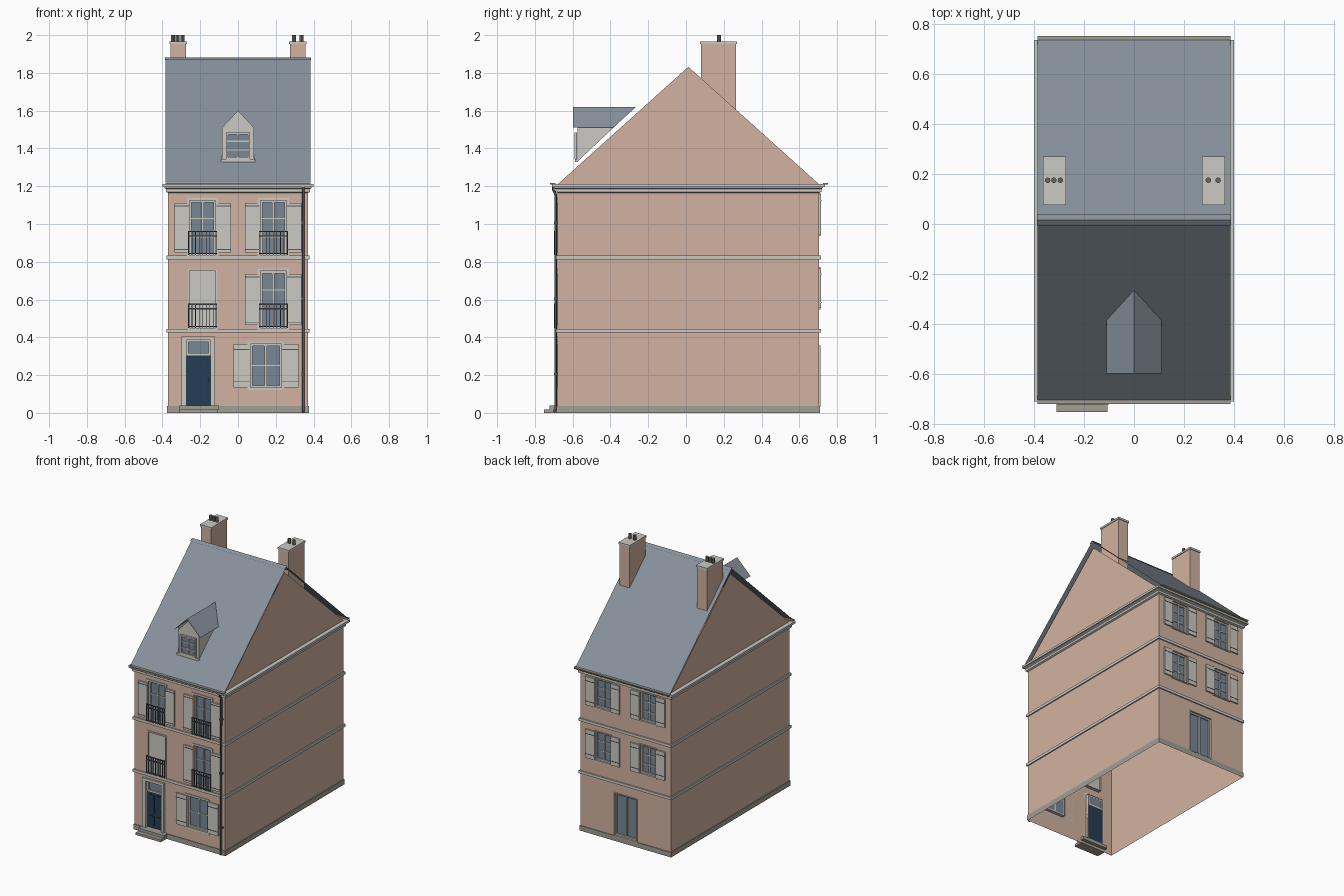
import bpy, bmesh, math
from mathutils import Vector

if "Cube" in bpy.data.objects:
    bpy.data.objects.remove(bpy.data.objects["Cube"])


def material(name, r, g, b):
    m = bpy.data.materials.new(name)
    lin = [c / 12.92 if c <= 0.04045 else ((c + 0.055) / 1.055) ** 2.4 for c in (r, g, b)]
    m.diffuse_color = (*lin, 1)
    m.use_nodes = True
    m.node_tree.nodes["Principled BSDF"].inputs["Base Color"].default_value = m.diffuse_color
    return m


WALL = material("peach_plaster", 0.82, 0.70, 0.63)
ROOF = material("slate_blue", 0.53, 0.57, 0.61)
TRIM = material("pale_stone", 0.80, 0.79, 0.76)
PLINTH = material("grey_stone", 0.63, 0.62, 0.58)
GLASS = material("window_glass", 0.47, 0.53, 0.59)
DOOR = material("dark_blue_paint", 0.14, 0.24, 0.33)
METAL = material("dark_metal", 0.33, 0.34, 0.35)
POT = material("pot_brown", 0.42, 0.39, 0.37)

W, F, B = 0.37, -0.68, 0.705          # half width, front and back wall
RIDGE_Y, RIDGE_Z, EAVE_Z, RUN = 0.016, 1.875, 1.22, 0.72
SLOPE = (RIDGE_Z - EAVE_Z) / RUN


def mesh(name, faces, mat):
    """Object from a few polygons given as point lists."""
    bm = bmesh.new()
    for f in faces:
        bm.faces.new([bm.verts.new(p) for p in f])
    bmesh.ops.remove_doubles(bm, verts=bm.verts, dist=1e-5)
    me = bpy.data.meshes.new(name)
    bm.to_mesh(me)
    bm.free()
    me.materials.append(mat)
    ob = bpy.data.objects.new(name, me)
    bpy.context.collection.objects.link(ob)
    return ob


def boxes(name, items, mat):
    """One object made of boxes (x0, x1, y0, y1, z0, z1)."""
    bm = bmesh.new()
    for x0, x1, y0, y1, z0, z1 in items:
        vs = bmesh.ops.create_cube(bm, size=1)["verts"]
        for v in vs:
            v.co = Vector(((x0 + x1) / 2 + v.co.x * abs(x1 - x0),
                           (y0 + y1) / 2 + v.co.y * abs(y1 - y0),
                           (z0 + z1) / 2 + v.co.z * abs(z1 - z0)))
    me = bpy.data.meshes.new(name)
    bm.to_mesh(me)
    bm.free()
    me.materials.append(mat)
    ob = bpy.data.objects.new(name, me)
    bpy.context.collection.objects.link(ob)
    return ob


def ring(name, profile, mat):
    """Moulding around the house from (offset, z) points."""
    loops = [[(-W - d, F - d, z), (W + d, F - d, z), (W + d, B + d, z), (-W - d, B + d, z)]
             for d, z in profile]
    mesh(name, [(a[i], a[(i + 1) % 4], b[(i + 1) % 4], b[i])
                for a, b in zip(loops, loops[1:]) for i in range(4)], mat)


def facade(name, y, s, openings):
    """Wall with holes and their reveals; s is the outward direction."""
    xs = sorted({-W, W, *[v for o in openings for v in o[:2]]})
    zs = sorted({0, 1.21, *[v for o in openings for v in o[2:]]})
    faces = []
    for x0, x1 in zip(xs, xs[1:]):
        for z0, z1 in zip(zs, zs[1:]):
            cx, cz = (x0 + x1) / 2, (z0 + z1) / 2
            if not any(o[0] < cx < o[1] and o[2] < cz < o[3] for o in openings):
                faces.append([(x0, y, z0), (x1, y, z0), (x1, y, z1), (x0, y, z1)])
    for x0, x1, z0, z1 in openings:
        c = [(x0, z0), (x1, z0), (x1, z1), (x0, z1)]
        for p, q in zip(c, c[1:] + c[:1]):
            faces.append([(p[0], y, p[1]), (p[0], y - s * .025, p[1]),
                          (q[0], y - s * .025, q[1]), (q[0], y, q[1])])
    if s > 0:
        faces = [f[::-1] for f in faces]
    mesh(name, faces, WALL)


def border(o, w, ya, yb, inside=True):
    """Four boxes along the inner or outer edge of an opening."""
    x0, x1, z0, z1 = o
    if not inside:
        x0, x1, z0, z1 = x0 - w, x1 + w, z0 - w, z1 + w
    return [(x0, x0 + w, ya, yb, z0, z1), (x1 - w, x1, ya, yb, z0, z1),
            (x0 + w, x1 - w, ya, yb, z0, z0 + w), (x0 + w, x1 - w, ya, yb, z1 - w, z1)]


def window(name, o, y, s, rows=3, cols=2, surround=0.014):
    x0, x1, z0, z1 = o
    boxes(name + "_glass", [(x0, x1, y - s * .022, y - s * .018, z0, z1)], GLASS)
    bars = border(o, .011, y - s * .023, y - s * .008)
    for i in range(1, cols):
        c = x0 + (x1 - x0) * i / cols
        bars.append((c - .006, c + .006, y - s * .023, y - s * .01, z0, z1))
    for i in range(1, rows):
        c = z0 + (z1 - z0) * i / rows
        bars.append((x0, x1, y - s * .022, y - s * .013, c - .003, c + .003))
    boxes(name + "_frame", bars, TRIM)
    if surround:
        boxes(name + "_surround", border(o, surround, y, y + s * .006, False), TRIM)


def shutters(name, o, y, s, w=.075, trim=.012):
    x0, x1, z0, z1 = o
    leaves = [(x0 - w - .005, x0 - .003), (x1 + .003, x1 + w + .005)]
    boxes(name + "_shutters", [(a, b, y, y + s * .011, z0 + trim, z1 - trim)
                               for a, b in leaves], TRIM)
    boxes(name + "_hinges", [(a, b, y + s * .009, y + s * .013, z - .002, z + .002)
                             for a, b in leaves for z in (z0 + .03, z1 - .03)], METAL)


def railing(name, x0, x1, z0, z1):
    ya, yb = F - .02, F - .014
    items = [(x0, x1, ya, yb, z, z + .006) for z in (z0 + .005, z1 - .03, z1 - .006)]
    items += [(x0 + (x1 - x0) * i / 8 - .002, x0 + (x1 - x0) * i / 8 + .002, ya, yb, z0, z1)
              for i in range(9)]
    items += [(x, x + .005, ya, F, z1 - .006, z1) for x in (x0, x1 - .005)]
    boxes(name, items, METAL)


# Openings (x0, x1, z0, z1)
top_l, top_r = (-.256, -.118, .835, 1.125), (.118, .256, .835, 1.125)
mid_l, mid_r = (-.256, -.118, .45, .75), (.118, .256, .45, .75)
low_r, door = (.065, .23, .135, .365), (-.272, -.145, .04, .385)
back_windows = [(a, b, z, z + .21) for z in (.555, .945) for a, b in ((-.25, -.12), (.12, .25))]
back_door = (-.09, .09, .04, .35)

# Walls: front, back and the two gabled sides, open underneath
facade("front_wall", F, -1, [top_l, top_r, mid_l, mid_r, low_r, door])
facade("back_wall", B, 1, back_windows + [back_door])
for side, s in (("left", -1), ("right", 1)):
    pts = [(s * W, F, 0), (s * W, B, 0), (s * W, B, 1.21), (s * W, .0125, 1.832), (s * W, F, 1.21)]
    mesh(side + "_gable_wall", [pts if s > 0 else pts[::-1]], WALL)

# Plinth, floor bands and cornice
ring("plinth", [(.005, 0), (.005, .037), (0, .037)], PLINTH)
for n, z in (("lower", .425), ("upper", .812)):
    ring(n + "_floor_band", [(0, z), (.009, z), (.009, z + .02), (0, z + .02)], TRIM)
ring("cornice", [(0, 1.165), (.012, 1.17), (.012, 1.185), (.02, 1.19), (.02, 1.197),
                 (.03, 1.197), (.03, 1.213), (0, 1.213)], TRIM)

# Front windows, shutters and balconies
for n, o, rows in (("top_left", top_l, 3), ("top_right", top_r, 3),
                   ("middle_right", mid_r, 3), ("ground", low_r, 2)):
    window(n + "_window", o, F, -1, rows)
    shutters(n, o, F, -1, .085 if n == "ground" else .075, 0 if n == "ground" else .014)
boxes("middle_left_blind", [(mid_l[0], mid_l[1], F + .004, F + .01, mid_l[2], mid_l[3])], TRIM)
boxes("middle_left_surround", border(mid_l, .01, F - .006, F, False), TRIM)
for n, o in (("top_left", top_l), ("top_right", top_r), ("middle_left", mid_l), ("middle_right", mid_r)):
    railing(n + "_railing", o[0] - .006, o[1] + .006, o[2], o[2] + .128)

# Front door with transom light, stone surround and steps
x0, x1, z0, z1 = door
boxes("front_door", [(x0, x1, F + .014, F + .024, z0, .305)], DOOR)
boxes("door_panels", [(a, a + .042, F + .01, F + .016, z, z + h) for a in (x0 + .014, x1 - .056)
                      for z, h in ((.06, .07), (.15, .135))], DOOR)
boxes("door_handle", [(x1 - .012, x1 - .007, F, F + .016, .165, .185)], METAL)
window("door_transom", (x0, x1, .305, z1), F, -1, 1, 1, 0)
boxes("door_surround", [(x0 - .028, x0, F - .012, F, .037, z1 + .02),
                        (x1, x1 + .022, F - .012, F, .037, z1 + .02),
                        (x0, x1, F - .012, F, z1, z1 + .02)], TRIM)
boxes("door_steps", [(-.31, -.105, -.752, F, 0, .018), (-.31, -.10, -.722, F + .025, .018, .04)], PLINTH)

# Back windows and garden door
for i, o in enumerate(back_windows):
    window("back_window_%d" % (i + 1), o, B, 1, 3, 2, .008)
    shutters("back_%d" % (i + 1), o, B, 1, .07, 0)
window("garden_door", back_door, B, 1, 1, 2, .006)

# Roof sheets, eave gutters and ridge cap
for n, s in (("front", -1), ("back", 1)):
    e = RIDGE_Y + s * RUN
    pts = [(-.385, e, EAVE_Z), (.385, e, EAVE_Z), (.385, RIDGE_Y, RIDGE_Z), (-.385, RIDGE_Y, RIDGE_Z)]
    mesh(n + "_roof_slope", [pts if s < 0 else pts[::-1]], ROOF)
    boxes(n + "_gutter", [(-.385, .385, e - s * .012, e + s * .016, 1.21, 1.218)], PLINTH)
cap = [(-.006, 1.867), (RIDGE_Y, 1.882), (.038, 1.867)]
mesh("ridge_cap", [[(-.387, *cap[i]), (.387, *cap[i]), (.387, *cap[i + 1]), (-.387, *cap[i + 1])]
                   for i in (0, 1)], ROOF)

# Dormer: front, cheeks, window and roof
def roof_y(z):
    return RIDGE_Y - (RIDGE_Z - z) / SLOPE


D = -.575
mesh("dormer_walls", [
    [(-.085, D, 1.33), (.085, D, 1.33), (.085, D, 1.51), (0, D, 1.6), (-.085, D, 1.51)],
    [(.085, D, 1.33), (.085, roof_y(1.535), 1.535), (.085, D, 1.535)],
    [(-.085, D, 1.33), (-.085, D, 1.535), (-.085, roof_y(1.535), 1.535)]], TRIM)
window("dormer_window", (-.063, .063, 1.345, 1.485), D - .024, -1, 3, 2, 0)
boxes("dormer_sill", [(-.09, .09, D - .012, D, 1.328, 1.343)], TRIM)
mesh("dormer_roof", [
    [(.11, -.597, 1.51), (.11, roof_y(1.51), 1.51), (0, roof_y(1.62), 1.62), (0, -.597, 1.62)],
    [(0, -.597, 1.62), (0, roof_y(1.62), 1.62), (-.11, roof_y(1.51), 1.51), (-.11, -.597, 1.51)]], ROOF)

# Chimneys with caps and pots
for n, cx, pots in (("left", -.317, (-.345, -.32, -.294)), ("right", .317, (.297, .336))):
    boxes(n + "_chimney", [(cx - .041, cx + .041, .08, .265, 1.55, 1.952)], WALL)
    boxes(n + "_chimney_cap", [(cx - .046, cx + .046, .075, .27, 1.952, 1.966)], TRIM)
    for i, px in enumerate(pots):
        bpy.ops.mesh.primitive_cylinder_add(vertices=12, radius=.011, depth=.05, location=(px, .175, 1.975))
        ob = bpy.context.object
        ob.name = "%s_chimney_pot_%d" % (n, i + 1)
        ob.data.materials.append(POT)
        bpy.ops.object.shade_smooth_by_angle()

# Drainpipe with brackets
cu = bpy.data.curves.new("drainpipe", "CURVE")
cu.dimensions, cu.bevel_depth, cu.bevel_resolution = "3D", .007, 2
sp = cu.splines.new("POLY")
path = [(-.702, 1.2), (-.702, 1.18), (-.69, 1.155), (-.69, .02), (-.70, .006)]
sp.points.add(len(path) - 1)
for p, (y, z) in zip(sp.points, path):
    p.co = (.346, y, z, 1)
cu.materials.append(METAL)
bpy.context.collection.objects.link(bpy.data.objects.new("drainpipe", cu))
boxes("pipe_brackets", [(.336, .356, -.699, F, z, z + .012) for z in (.2, .6, 1.0)], METAL)
